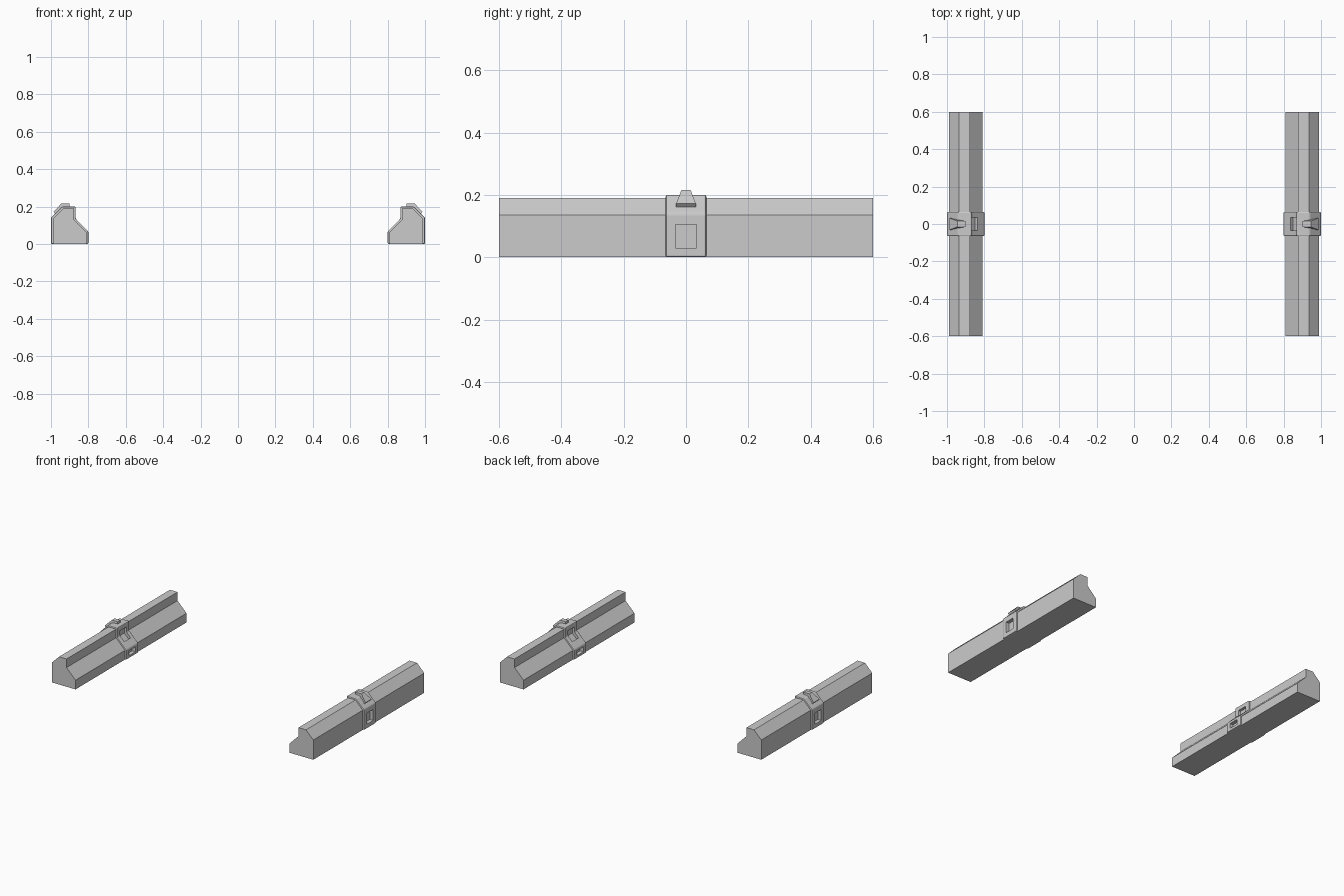
import bpy, bmesh

if "Cube" in bpy.data.objects:
    bpy.data.objects.remove(bpy.data.objects["Cube"])


def prism(name, sections):
    """Loft a closed solid through (y, [(x, z), ...]) sections."""
    bm = bmesh.new()
    rings = [[bm.verts.new((x, y, z)) for x, z in pts] for y, pts in sections]
    for a, b in zip(rings, rings[1:]):
        n = len(a)
        for i in range(n):
            j = (i + 1) % n
            bm.faces.new((a[i], a[j], b[j], b[i]))
    bm.faces.new(rings[0])
    bm.faces.new(rings[-1])
    bmesh.ops.recalc_face_normals(bm, faces=bm.faces)
    me = bpy.data.meshes.new(name)
    bm.to_mesh(me)
    bm.free()
    ob = bpy.data.objects.new(name, me)
    bpy.context.collection.objects.link(ob)
    return ob


def bar(name, pts, half):
    return prism(name, [(-half, pts), (half, pts)])


def mirror(ob):
    m = ob.modifiers.new("mirror", "MIRROR")
    m.use_axis[0] = True
    m.use_clip = False
    m.use_mirror_merge = False


# Rail and the thicker collar around its middle
rail = bar("rail", [(.81, 0), (.99, 0), (.99, .135), (.935, .19),
                    (.878, .19), (.878, .131), (.81, .063)], .6)
collar_profile = [(.80, 0), (1, 0), (1, .14), (.94, .2),
                  (.868, .2), (.868, .135), (.80, .067)]
collar = bar("collar", collar_profile, .065)
bevel = collar.modifiers.new("bevel", "BEVEL")
bevel.width = .006
bevel.segments = 2
bevel.limit_method = "ANGLE"

# Recesses: outer window, inner wall and slope slot, low inner slot
cutters = [
    bar("outer_window_cutter", [(.975, .03), (1.02, .03), (1.02, .105), (.975, .105)], .034),
    bar("inner_slope_cutter", [(.85, .17), (.885, .17), (.885, .124),
                               (.851, .090), (.826, .115)], .034),
    bar("inner_low_cutter", [(.78, .018), (.825, .018), (.825, .052), (.78, .052)], .034),
]
for c in cutters:
    c.hide_render = True
    c.hide_set(True)
for ob in (rail, collar):
    for c in cutters:
        b = ob.modifiers.new("recess", "BOOLEAN")
        b.operation = "DIFFERENCE"
        b.solver = "EXACT"
        b.object = c
    mirror(ob)

# Tapered latch: narrow on top, widening down the outer slope
latch = bar("latch", [(.90, .195), (.90, .215), (.945, .215), (.987, .172),
                      (.975, .158), (.935, .195)], .015)
for v in latch.data.vertices:
    if v.co.x > .96:
        v.co.y *= 2.1
mirror(latch)
